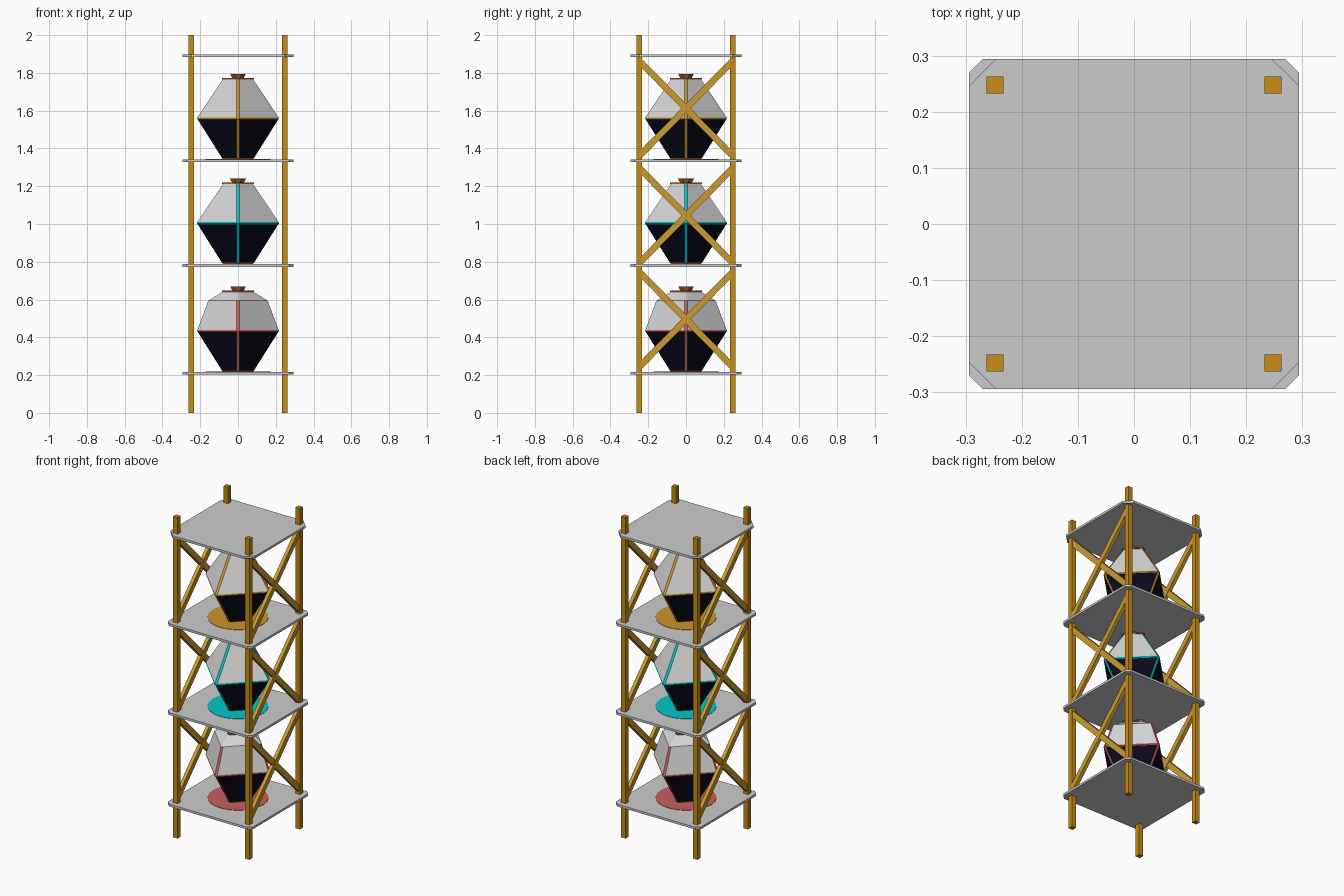
import bpy, bmesh, math
from mathutils import Vector, Matrix

if "Cube" in bpy.data.objects:
    bpy.data.objects.remove(bpy.data.objects["Cube"])


def mat(name, r, g, b):
    m = bpy.data.materials.new(name)
    m.diffuse_color = (r, g, b, 1)
    m.use_nodes = True
    m.node_tree.nodes["Principled BSDF"].inputs["Base Color"].default_value = m.diffuse_color
    return m


WOOD = mat("golden wood", 0.58, 0.26, 0.008)
BRACE = mat("light golden wood", 0.60, 0.33, 0.03)
SHELF = mat("shelf grey", 0.60, 0.60, 0.60)
GLASS = mat("pale glass", 0.68, 0.68, 0.68)
LIQUID = mat("dark liquid", 0.003, 0.003, 0.012)
CORK = mat("orange brown", 0.45, 0.12, 0.03)
GOLD = mat("gold accent", 0.58, 0.30, 0.03)
TEAL = mat("teal accent", 0.0, 0.58, 0.58)
PINK = mat("pink accent", 0.60, 0.11, 0.11)


def loft(name, rings, mats, rule=None):
    """Skin a stack of closed rings; rule(level, side) gives the material slot."""
    bm = bmesh.new()
    vs = [[bm.verts.new(p) for p in ring] for ring in rings]
    n = len(vs[0])
    for k in range(len(vs) - 1):
        for i in range(n):
            j = (i + 1) % n
            f = bm.faces.new((vs[k][i], vs[k][j], vs[k + 1][j], vs[k + 1][i]))
            f.material_index = rule(k, i) if rule else 0
    bm.faces.new(vs[0][::-1])
    bm.faces.new(vs[-1])
    bmesh.ops.recalc_face_normals(bm, faces=bm.faces)
    me = bpy.data.meshes.new(name)
    bm.to_mesh(me)
    bm.free()
    for m in mats:
        me.materials.append(m)
    ob = bpy.data.objects.new(name, me)
    bpy.context.collection.objects.link(ob)
    return ob


def ngon(r, z, n, phase=0.0):
    return [(r * math.cos(phase + math.tau * i / n),
             r * math.sin(phase + math.tau * i / n), z) for i in range(n)]


def diamond(r, z, w=0.008):
    """Square with corners on the x and y axes, each corner cut to width 2w."""
    pts = []
    for q in range(4):
        rot = Matrix.Rotation(q * math.pi / 2, 3, 'Z')
        pts += [rot @ Vector((r, -w, z)), rot @ Vector((r, w, z))]
    return pts


def cut_square(h, c, z):
    pts = []
    for q in range(4):
        rot = Matrix.Rotation(q * math.pi / 2, 3, 'Z')
        pts += [rot @ Vector((h, h - c, z)), rot @ Vector((h - c, h, z))]
    return pts


def bar(name, a, b, wide, thick, m):
    """Box from a to b in a plane of constant x."""
    a, b = Vector(a), Vector(b)
    side = (b - a).normalized().cross(Vector((1, 0, 0))) * wide / 2
    out = Vector((thick / 2, 0, 0))
    corners = (side + out, out - side, -side - out, side - out)
    return loft(name, [[p + c for c in corners] for p in (a, b)], [m])


# Four corner posts
for sx in (-1, 1):
    for sy in (-1, 1):
        bar("corner_post", (sx * 0.248, sy * 0.248, 0), (sx * 0.248, sy * 0.248, 2),
            0.03, 0.03, WOOD)

# Shelves; the top one has larger cut corners
levels = (0.21, 0.78, 1.335, 1.89)
for z in levels:
    cut = 0.048 if z > 1.8 else 0.024
    loft("shelf", [cut_square(0.294, cut, z - 0.007),
                   cut_square(0.294, cut, z + 0.007)], [SHELF])

# Crossed braces on the left and right sides
for sx in (-1, 1):
    for zc in (0.495, 1.045, 1.612):
        for d in (-1, 1):
            bar("cross_brace", (sx * 0.248 + d * 0.001, -0.243, zc - d * 0.247),
                (sx * 0.248 + d * 0.001, 0.243, zc + d * 0.247), 0.034, 0.022, BRACE)


def vessel(name, shelf_z, accent, upper):
    """Faceted bottle: dark lower half, accent waist and edges, pale upper half.
    upper lists (radius, height) above the waist."""
    z0 = shelf_z + 0.007
    waist = 0.211
    profile = [(0.08, 0.002), (0.085, 0.008), (0.213, waist), (0.217, waist + 0.004),
               (0.215, waist + 0.012)] + upper

    def rule(k, side):
        if k == 0:
            return 3                      # base rim
        if k in (2, 3):
            return 2                      # waist band
        if side % 2 == 0 and k < 5:
            return 2                      # painted edges
        return 0 if k == 1 else 1

    loft(name, [diamond(r, z0 + h) for r, h in profile],
         [LIQUID, GLASS, accent, CORK], rule)
    top = z0 + upper[-1][1]
    loft(name + "_collar", [diamond(0.085, top), diamond(0.085, top + 0.008)], [CORK])
    loft(name + "_stopper", [ngon(0.034, top + 0.008, 8, math.pi / 8),
                             ngon(0.045, top + 0.029, 8, math.pi / 8)], [CORK])
    # coloured spot on the shelf
    loft(name + "_floor_spot", [ngon(0.172, z0, 24), ngon(0.172, z0 + 0.002, 24)], [accent])


vessel("top_vessel", levels[2], GOLD, [(0.08, 0.424)])
vessel("middle_vessel", levels[1], TEAL, [(0.08, 0.424)])
vessel("bottom_vessel", levels[0], PINK, [(0.157, 0.378), (0.08, 0.424)])
